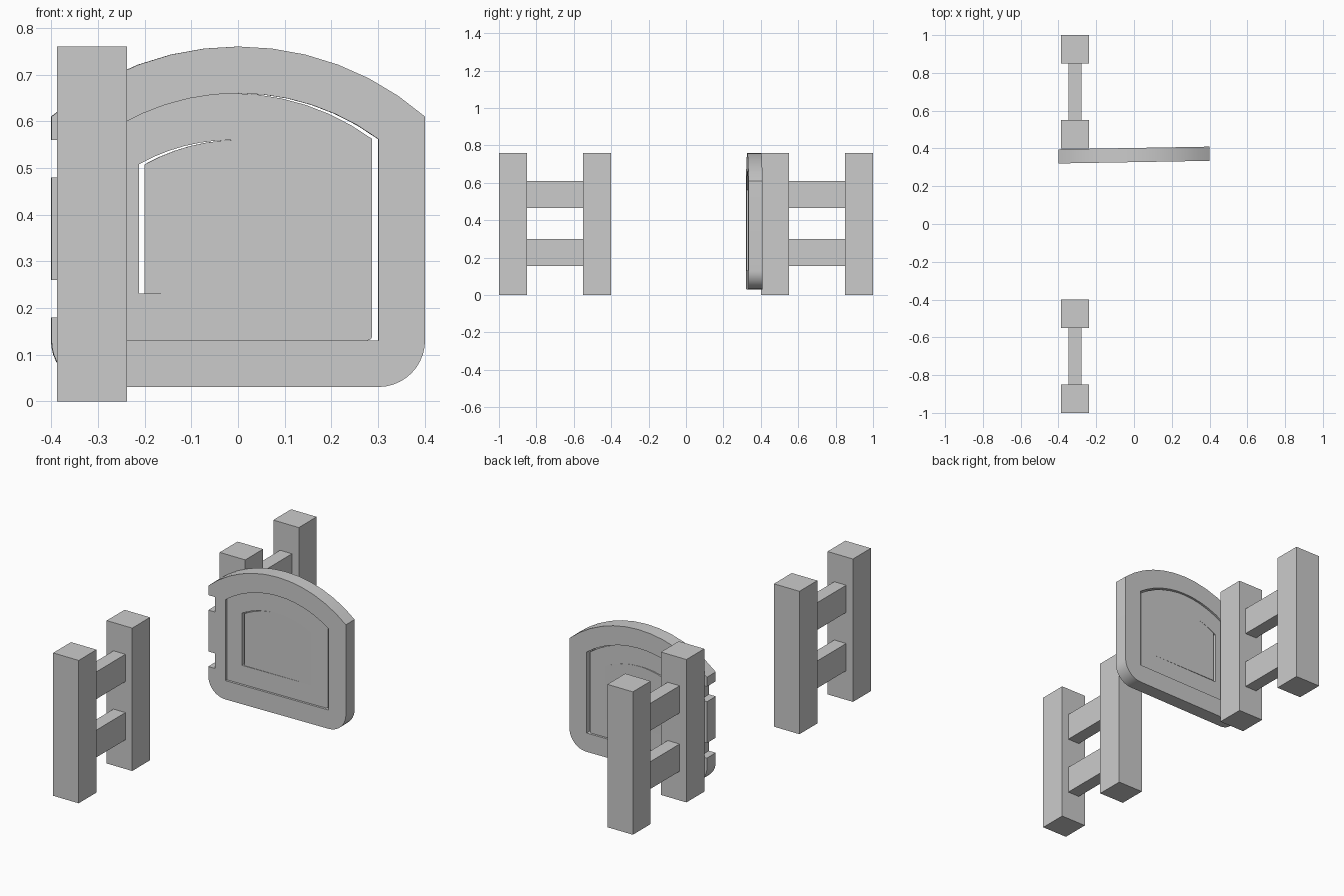
import bpy
from math import radians, sin, cos, asin, pi

if "Cube" in bpy.data.objects:
    bpy.data.objects.remove(bpy.data.objects["Cube"])

ARC_Z, ARC_R = 0.152, 0.608      # centre and radius of the arched top
GATE_Y, THICK, SWING = 0.365, 0.075, radians(1.0)


def box(name, center, size):
    bpy.ops.mesh.primitive_cube_add(size=1, location=center)
    ob = bpy.context.object
    ob.name = name
    ob.scale = size
    bpy.ops.object.transform_apply(location=False, rotation=False, scale=True)
    return ob


def arch(inset, corner=0.0, notches=(), depth=0.04, steps=12):
    """Arched outline, counter-clockwise from the bottom right corner."""
    w, bottom, r = 0.4 - inset, 0.031 + inset, ARC_R - inset
    half = asin(w / r)
    pts = []
    n = 10 if corner > 0 else 0
    for i in range(n + 1):
        a = -pi / 2 + (pi / 2) * i / max(n, 1)
        pts.append((w - corner + corner * cos(a), bottom + corner + corner * sin(a)))
    for i in range(steps + 1):
        a = half - 2 * half * i / steps
        pts.append((r * sin(a), ARC_Z + r * cos(a)))
    for lo, hi in notches:
        pts += [(-w, hi), (-w + depth, hi), (-w + depth, lo), (-w, lo)]
    for i in range(n + 1):
        a = pi + (pi / 2) * i / max(n, 1)
        pts.append((-w + corner + corner * cos(a), bottom + corner + corner * sin(a)))
    if n == 0:
        pts = pts[:]
    return pts


def slab(name, loops, thick, x, y, angle):
    """Upright plate from filled outlines; a second outline is a hole."""
    cu = bpy.data.curves.new(name, 'CURVE')
    cu.dimensions, cu.fill_mode, cu.extrude = '2D', 'BOTH', thick / 2
    for pts in loops:
        sp = cu.splines.new('POLY')
        sp.points.add(len(pts) - 1)
        for p, (px, pz) in zip(sp.points, pts):
            p.co = (px, pz, 0, 1)
        sp.use_cyclic_u = True
    ob = bpy.data.objects.new(name, cu)
    bpy.context.collection.objects.link(ob)
    bpy.ops.object.select_all(action='DESELECT')
    ob.select_set(True)
    bpy.context.view_layer.objects.active = ob
    bpy.ops.object.convert(target='MESH')
    ob = bpy.context.object
    bpy.ops.object.mode_set(mode='EDIT')
    bpy.ops.mesh.select_all(action='SELECT')
    bpy.ops.mesh.remove_doubles(threshold=0.0001)
    bpy.ops.mesh.normals_make_consistent(inside=False)
    bpy.ops.object.mode_set(mode='OBJECT')
    ob.location = (x, y, 0)
    ob.rotation_euler = (pi / 2, 0, angle)
    bpy.ops.object.shade_smooth_by_angle(angle=radians(30))
    return ob


# Two fence sections, one each side of the opening
for side, label in ((-1, "near"), (1, "far")):
    for y, pos in ((0.475, "inner"), (0.925, "outer")):
        box(f"{label}_{pos}_post", (-0.3125, side * y, 0.38), (0.15, 0.15, 0.76))
    for z, pos in ((0.2275, "lower"), (0.5375, "upper")):
        box(f"{label}_{pos}_rail", (-0.3125, side * 0.7, z), (0.07, 0.3, 0.145))

# Outer frame of the gate leaf, with hinge notches on the post side
outer = arch(0.0, 0.1, ((0.48, 0.56), (0.18, 0.26)))
slab("gate_outer_frame", [outer, arch(0.1)], THICK, 0, GATE_Y, SWING)

# Slightly shifted and recessed middle frame
slab("gate_middle_frame", [arch(0.1, 0.01), arch(0.2)], 0.052, -0.013, GATE_Y, SWING)

# Centre panel
slab("gate_centre_panel", [arch(0.2)], 0.052, 0, GATE_Y + 0.002, SWING / 2)
